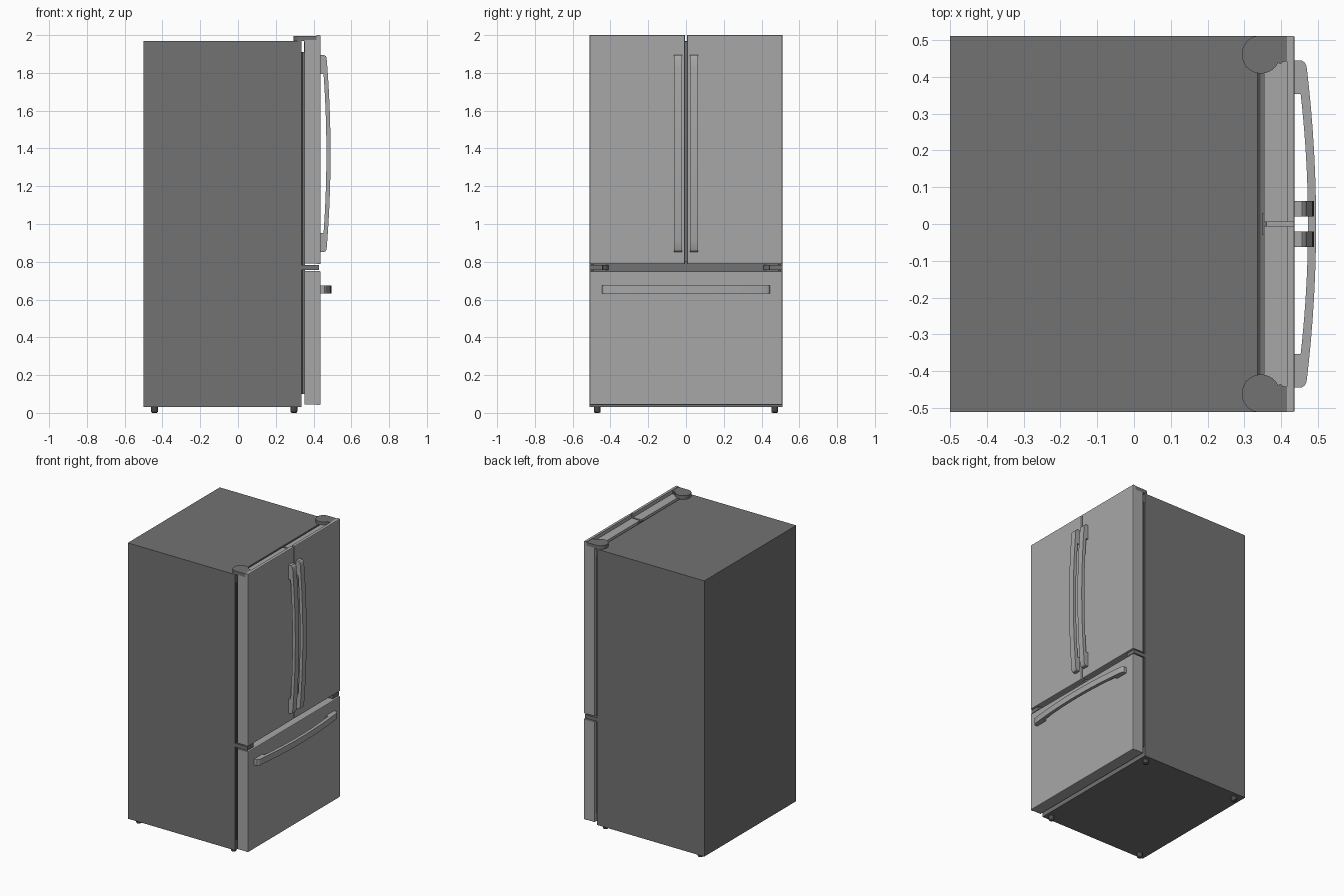
import bpy, bmesh, math
from mathutils import Vector

if "Cube" in bpy.data.objects:
    bpy.data.objects.remove(bpy.data.objects["Cube"])


def material(name, v):
    m = bpy.data.materials.new(name)
    m.diffuse_color = (v, v, v, 1)
    m.use_nodes = True
    m.node_tree.nodes["Principled BSDF"].inputs["Base Color"].default_value = m.diffuse_color
    return m


STEEL = material("brushed_steel", 0.39)
GREY = material("cabinet_grey", 0.17)
DARK = material("dark_rubber", 0.07)


def finish(name, bm, mat, smooth=False):
    bmesh.ops.recalc_face_normals(bm, faces=bm.faces)
    me = bpy.data.meshes.new(name)
    bm.to_mesh(me)
    bm.free()
    me.materials.append(mat)
    if smooth:
        for p in me.polygons:
            p.use_smooth = True
        me.set_sharp_from_angle(angle=math.radians(30))
    ob = bpy.data.objects.new(name, me)
    bpy.context.collection.objects.link(ob)
    return ob


def box(name, x, y, z, mat, front_bevel=0):
    bm = bmesh.new()
    bmesh.ops.create_cube(bm, size=1)
    for v in bm.verts:
        v.co = Vector(r[0] + (c + 0.5) * (r[1] - r[0]) for c, r in zip(v.co, (x, y, z)))
    if front_bevel:
        edges = [e for e in bm.edges if all(abs(v.co.x - x[1]) < 1e-5 for v in e.verts)]
        bmesh.ops.bevel(bm, geom=edges, offset=front_bevel, segments=2,
                        profile=0.5, affect='EDGES')
    return finish(name, bm, mat)


def prism(name, pts, lo, hi, place, mat):
    """Extrude a 2D outline; place(a, b, t) maps it into 3D."""
    bm = bmesh.new()
    face = bm.faces.new([bm.verts.new(place(a, b, lo)) for a, b in pts])
    res = bmesh.ops.extrude_face_region(bm, geom=[face])
    move = Vector(place(0, 0, hi)) - Vector(place(0, 0, lo))
    bmesh.ops.translate(bm, vec=move,
                        verts=[g for g in res["geom"] if isinstance(g, bmesh.types.BMVert)])
    return finish(name, bm, mat, True)


# Cabinet and the seals between it and the doors
box("cabinet", (-0.5, 0.336), (-0.511, 0.511), (0.03, 1.97), GREY)
box("cabinet_seal", (0.335, 0.344), (-0.5, 0.5), (0.1, 1.91), DARK)
box("door_liner", (0.343, 0.354), (-0.49, 0.49), (0.1, 1.91), GREY)
box("centre_mullion", (0.35, 0.362), (-0.03, 0.03), (0.8, 1.965), GREY)

# Doors: core with lower top, plus bevelled front skin
for side, y in (("left", (-0.511, -0.006)), ("right", (0.006, 0.511))):
    box(side + "_door_core", (0.353, 0.417), y, (0.79, 1.974), STEEL)
    box(side + "_door_front", (0.416, 0.437), y, (0.788, 2.0), STEEL, 0.005)
box("drawer_core", (0.353, 0.417), (-0.511, 0.511), (0.045, 0.75), STEEL)
box("drawer_front", (0.416, 0.437), (-0.511, 0.511), (0.043, 0.751), STEEL, 0.005)


# Hinge covers: round cap running into a block with a small fillet
def hinge(name, s, z0, z1, front):
    cx, cy, r = 0.345, 0.461, 0.052
    pts = [(front, 0.511), (cx, 0.511)]
    for i in range(25):
        a = math.radians(90 + i * 245 / 24)
        pts.append((cx + r * math.cos(a), min(0.511, cy + r * math.sin(a))))
    pts += [(0.397, 0.434), (0.404, 0.440), (0.412, 0.442), (front, 0.442)]
    prism(name, pts, z0, z1, lambda a, b, t: (a, s * b, t), GREY)


for s, side in ((-1, "left"), (1, "right")):
    hinge(side + "_top_hinge", s, 1.97, 1.996, 0.416)
    hinge(side + "_middle_hinge", s, 0.757, 0.783, 0.43)


# Bowed handles: solid feet, arched bar
def handle_profile(half, open_half, bulge):
    n = 20
    base, end = 0.436, 0.469
    pts = [(base, -half), (0.457, -half), (0.465, -half + 0.006)]
    for i in range(n + 1):
        t = -1 + 2 * i / n
        pts.append((end + (bulge - end) * (1 - t * t), t * (half - 0.014)))
    pts += [(0.465, half - 0.006), (0.457, half), (base, half), (base, open_half)]
    for i in range(n + 1):
        t = 1 - 2 * i / n
        pts.append((0.453 + (bulge - 0.022 - 0.453) * (1 - t * t), t * open_half))
    pts.append((base, -open_half))
    return pts


door_bar = handle_profile(0.521, 0.42, 0.49)
for side, y in (("left", -0.063), ("right", 0.021)):
    prism(side + "_door_handle", door_bar, y, y + 0.042,
          lambda a, b, t: (a, t, 1.373 + b), STEEL)
prism("drawer_handle", handle_profile(0.444, 0.354, 0.495), 0.633, 0.675,
      lambda a, b, t: (a, b, t), STEEL)

# Levelling feet with rounded bottoms
for x in (-0.442, 0.296):
    for y in (-0.47, 0.47):
        bm = bmesh.new()
        bmesh.ops.create_cone(bm, cap_ends=True, segments=20, radius1=0.018,
                              radius2=0.018, depth=0.034)
        bmesh.ops.translate(bm, verts=bm.verts, vec=(x, y, 0.017))
        rim = [e for e in bm.edges if all(v.co.z < 1e-4 for v in e.verts)]
        bmesh.ops.bevel(bm, geom=rim, offset=0.008, segments=3, profile=0.5, affect='EDGES')
        finish("foot", bm, DARK, True)
